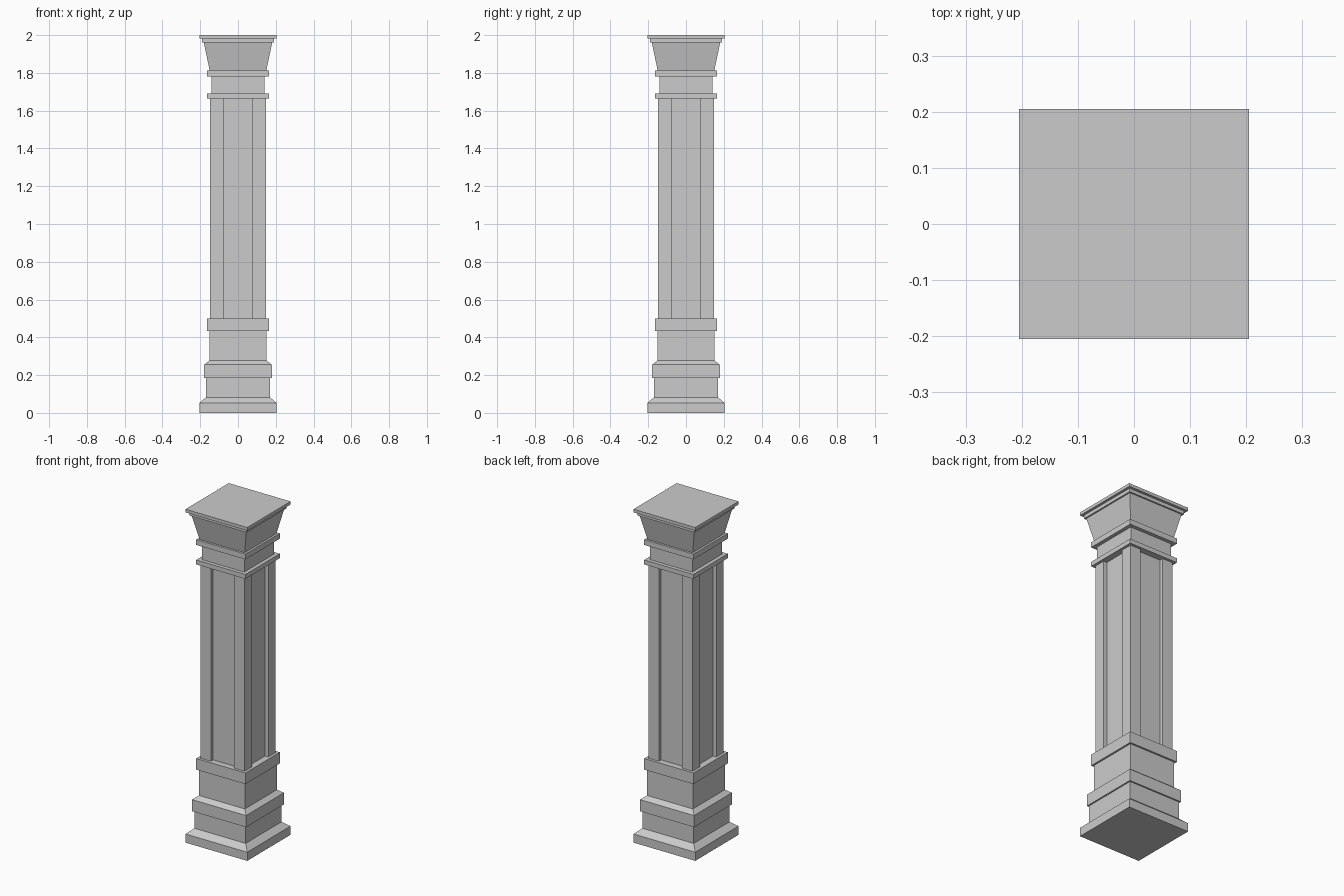
import bpy, bmesh

if "Cube" in bpy.data.objects:
    bpy.data.objects.remove(bpy.data.objects["Cube"])


def make_object(name, bm):
    bmesh.ops.recalc_face_normals(bm, faces=bm.faces)
    mesh = bpy.data.meshes.new(name)
    bm.to_mesh(mesh)
    bm.free()
    obj = bpy.data.objects.new(name, mesh)
    bpy.context.collection.objects.link(obj)
    return obj


def loft(name, rings):
    """Bridge a stack of equal-length closed rings and cap both ends."""
    bm = bmesh.new()
    loops = [[bm.verts.new(p) for p in ring] for ring in rings]
    n = len(loops[0])
    for low, high in zip(loops, loops[1:]):
        for i in range(n):
            j = (i + 1) % n
            bm.faces.new((low[i], low[j], high[j], high[i]))
    bm.faces.new(loops[0][::-1])
    bm.faces.new(loops[-1])
    return make_object(name, bm)


def square_stack(name, profile):
    """Square moulding from (half width, height) points."""
    corners = ((-1, -1), (1, -1), (1, 1), (-1, 1))
    return loft(name, [[(sx * w, sy * w, z) for sx, sy in corners]
                       for w, z in profile])


# Stepped pedestal with two chamfered plinths
square_stack("pedestal", [
    (0.205, 0.0), (0.205, 0.052), (0.17, 0.082), (0.17, 0.185),
    (0.179, 0.185), (0.179, 0.255), (0.152, 0.277), (0.152, 0.433),
    (0.163, 0.433), (0.163, 0.5)])

# Shaft with a recessed panel down each face
W, P, D = 0.147, 0.077, 0.022
side = [(-W, -W), (-P, -W), (-P, -W + D), (P, -W + D), (P, -W)]
outline = []
for quarter in range(4):
    outline += side
    side = [(-y, x) for x, y in side]
loft("shaft", [[(x, y, z) for x, y in outline] for z in (0.5, 1.664)])

# Capital: two bands, neck, flared bell and stepped top slab
square_stack("capital", [
    (0.163, 1.664), (0.163, 1.691), (0.141, 1.691), (0.141, 1.781),
    (0.163, 1.781), (0.163, 1.813), (0.15, 1.813), (0.181, 1.96),
    (0.19, 1.96), (0.19, 1.981), (0.205, 1.981), (0.205, 2.0)])
